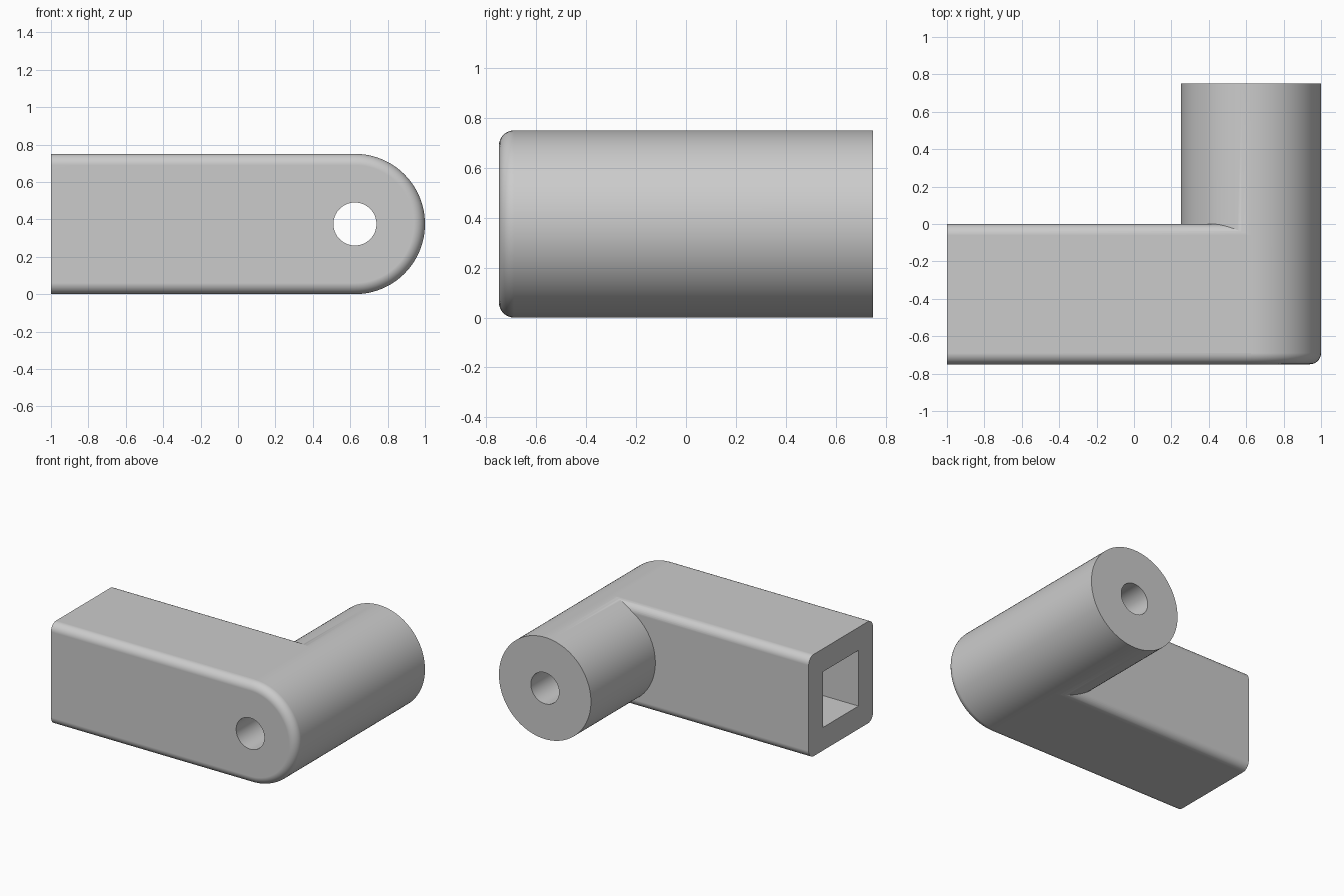
import bpy, bmesh, math
from mathutils import Matrix, Vector

old = bpy.data.objects.get("Cube")
if old:
    bpy.data.objects.remove(old, do_unlink=True)

R = 0.375          # half height of the arm and radius of the post
FILLET = 0.06
AXIS_X = 1 - R     # post axis
STEPS = 8

grey = bpy.data.materials.new("plain grey")
grey.use_nodes = True
colour = (0.6, 0.6, 0.6, 1)
grey.diffuse_color = colour
grey.node_tree.nodes["Principled BSDF"].inputs["Base Color"].default_value = colour


def finish(name, bm):
    bmesh.ops.recalc_face_normals(bm, faces=bm.faces)
    mesh = bpy.data.meshes.new(name)
    bm.to_mesh(mesh)
    bm.free()
    mesh.materials.append(grey)
    obj = bpy.data.objects.new(name, mesh)
    bpy.context.collection.objects.link(obj)
    return obj


def round_edges(bm, test):
    edges = [e for e in bm.edges if test(*(v.co for v in e.verts))]
    bmesh.ops.bevel(bm, geom=edges, offset=FILLET, segments=STEPS,
                    profile=0.5, affect='EDGES')


def box(name, low, high, rounded=False):
    low, high = Vector(low), Vector(high)
    bm = bmesh.new()
    bmesh.ops.create_cube(bm, size=1, matrix=Matrix.Translation((low + high) / 2)
                          @ Matrix.Diagonal((high - low).to_4d()))
    if rounded:
        round_edges(bm, lambda a, b: abs(a.x - b.x) > 0.1)
    return finish(name, bm)


def rod(name, radius, y0, y1, sides, rounded=False):
    place = (Matrix.Translation((AXIS_X, (y0 + y1) / 2, R))
             @ Matrix.Rotation(math.pi / 2, 4, 'X'))
    bm = bmesh.new()
    bmesh.ops.create_cone(bm, cap_ends=True, segments=sides, radius1=radius,
                          radius2=radius, depth=y1 - y0, matrix=place)
    if rounded:
        round_edges(bm, lambda a, b: max(a.y, b.y) < y0 + 0.01)
    return finish(name, bm)


def combine(target, tool, operation):
    mod = target.modifiers.new(operation, 'BOOLEAN')
    mod.operation, mod.solver, mod.object = operation, 'EXACT', tool
    bpy.context.view_layer.objects.active = target
    bpy.ops.object.modifier_apply(modifier=mod.name)
    bpy.data.objects.remove(tool, do_unlink=True)


# Rounded square arm joined to the round post
bracket = box("angled_bracket", (-1, -0.75, 0), (AXIS_X, 0, 2 * R), rounded=True)
combine(bracket, rod("post", R, -0.75, 0.75, 96, rounded=True), 'UNION')

# Bore through the post and square socket in the arm end
combine(bracket, rod("bore", 0.115, -1, 1, 64), 'DIFFERENCE')
combine(bracket, box("socket", (-1.2, -0.58, 0.17), (0, -0.17, 0.58)), 'DIFFERENCE')

# Smooth curved faces, crisp edges and flat faces
bpy.ops.object.select_all(action='DESELECT')
bracket.select_set(True)
bpy.context.view_layer.objects.active = bracket
bpy.ops.object.shade_smooth_by_angle(angle=math.radians(25))
weighted = bracket.modifiers.new("flat face normals", 'WEIGHTED_NORMAL')
weighted.keep_sharp = True
